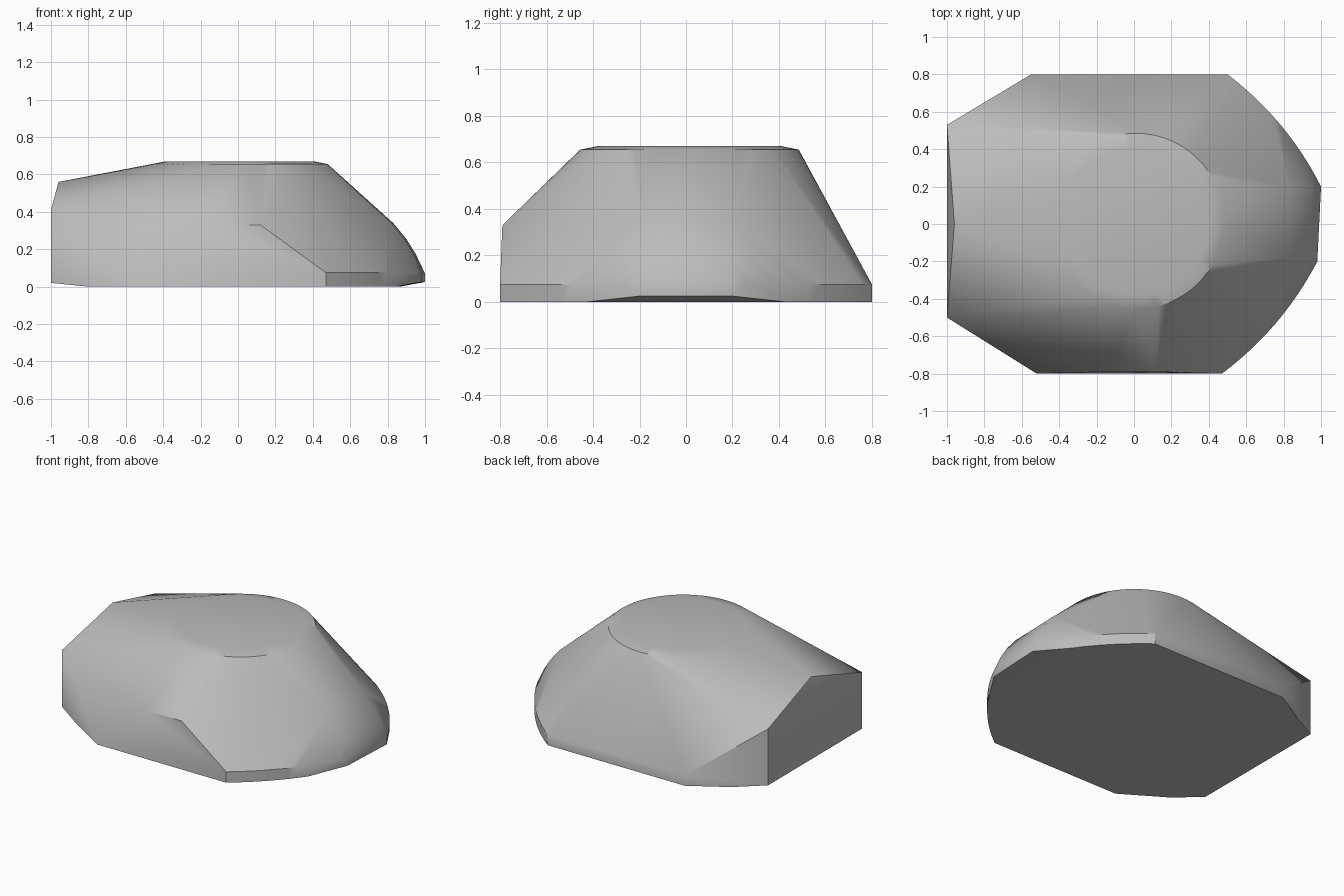
import bpy, bmesh, math

cube = bpy.data.objects.get("Cube")
if cube:
    bpy.data.objects.remove(cube, do_unlink=True)

# Plain grey body colour
grey = bpy.data.materials.new("plain grey")
grey.use_nodes = True
colour = (0.5, 0.5, 0.5, 1)
grey.diffuse_color = colour
grey.node_tree.nodes["Principled BSDF"].inputs["Base Color"].default_value = colour


def ring(radius, z, count=72):
    return [(0.01 + radius * math.cos(math.tau * i / count),
             0.015 + radius * math.sin(math.tau * i / count), z) for i in range(count)]


def bowed(start, end, bulge, z, steps=12):
    """Shallow arc bowing outward between two plan points."""
    (ax, ay), (bx, by) = start, end
    length = math.hypot(bx - ax, by - ay)
    side = 1 if ay > 0 else -1
    nx, ny = abs(by - ay) / length, side * abs(bx - ax) / length
    out = []
    for i in range(steps + 1):
        t = i / steps
        b = 4 * bulge * t * (1 - t)
        out.append((ax + (bx - ax) * t + nx * b, ay + (by - ay) * t + ny * b, z))
    return out


# Low crown on the top disc
points = ring(0.47, 0.655) + ring(0.395, 0.67)

# Blunt end with its raised middle point
points.append((-0.96, 0, 0.56))
for y in (0.53, -0.5):
    points += [(-1, y, 0.41), (-1, y, 0.02)]

# Rounded nose strip
for x, z in [(0.83, 0.34), (0.9, 0.255), (0.95, 0.175), (0.98, 0.11)]:
    points += [(x, 0.2, z), (x - 0.01, -0.18, z)]
for z in (0.07, 0.025):
    points += [(1, 0.2, z), (0.98, -0.2, z)]

# Curved lower rims either side of the nose
for corner, nose in [((0.5, 0.8), (1, 0.2)), ((0.47, -0.8), (0.98, -0.2))]:
    points += bowed(corner, nose, 0.045, 0.075)[:-1]
    points += bowed(corner, nose, 0.045, 0)[:9]

# Back side, front side and its upright panel
points += [(-0.55, 0.8, 0), (-0.55, 0.8, 0.07), (-0.8, 0.65, 0)]
points += [(-0.52, -0.8, 0), (-0.8, -0.625, 0)]
points += [(-0.16, -0.79, 0.33), (0.12, -0.79, 0.33)]

# Wrap everything in one faceted body
bm = bmesh.new()
for p in points:
    bm.verts.new(p)
hull = bmesh.ops.convex_hull(bm, input=bm.verts[:])
loose = {v for v in hull["geom_interior"] + hull["geom_unused"]
         if isinstance(v, bmesh.types.BMVert)}
bmesh.ops.delete(bm, geom=list(loose), context="VERTS")
bmesh.ops.dissolve_limit(bm, angle_limit=math.radians(0.3),
                         verts=bm.verts[:], edges=bm.edges[:])
bmesh.ops.recalc_face_normals(bm, faces=bm.faces[:])
mesh = bpy.data.meshes.new("body")
bm.to_mesh(mesh)
bm.free()
mesh.materials.append(grey)
body = bpy.data.objects.new("body", mesh)
bpy.context.collection.objects.link(body)
bpy.context.view_layer.objects.active = body
body.select_set(True)
bpy.ops.object.shade_smooth_by_angle(angle=math.radians(33))
